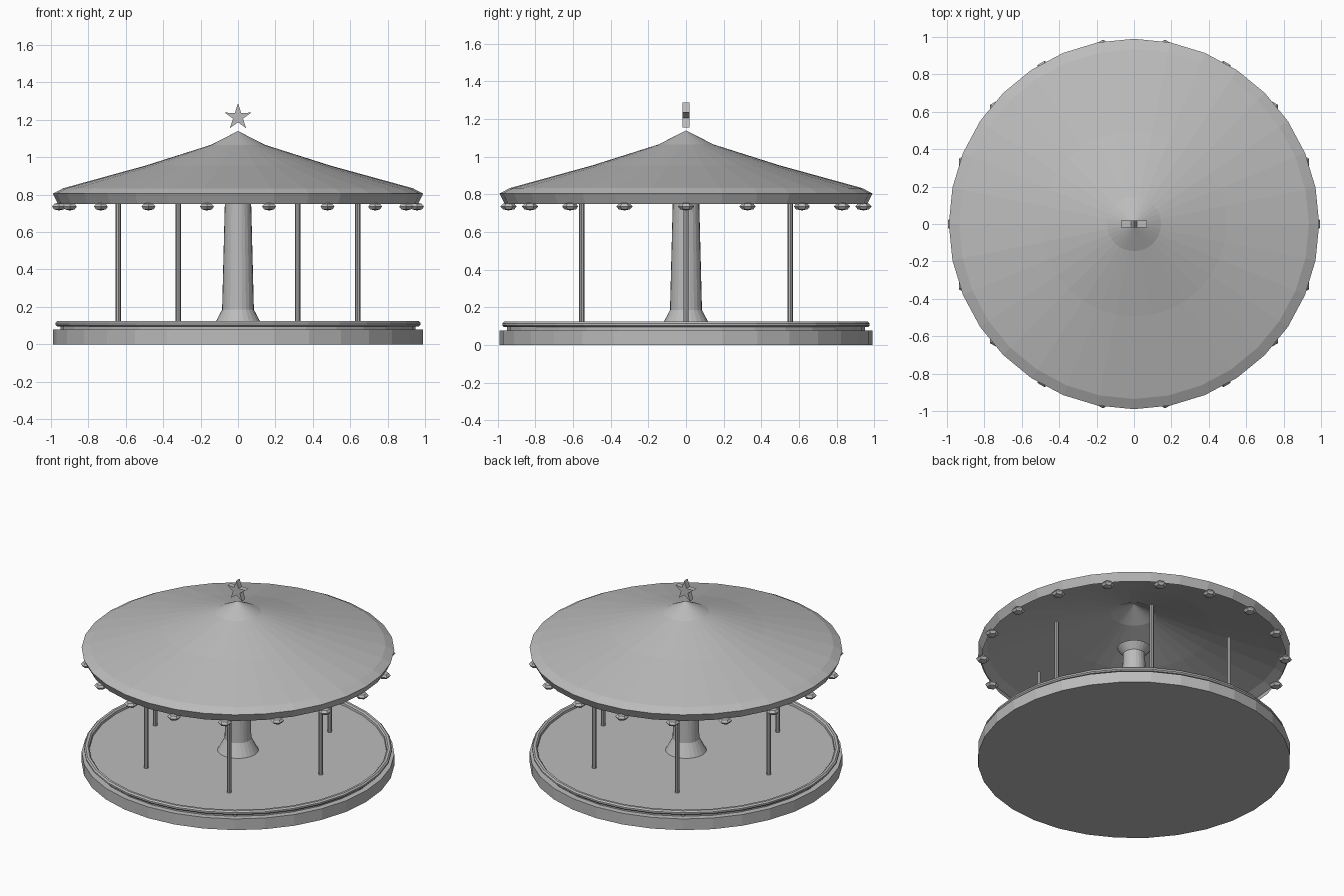
import bpy, bmesh, math
from mathutils import Matrix, Vector

old = bpy.data.objects.get("Cube")
if old:
    bpy.data.objects.remove(old, do_unlink=True)

grey = bpy.data.materials.new("plain_grey")
grey.use_nodes = True
GREY = (0.5, 0.5, 0.5, 1)
grey.diffuse_color = GREY
grey.node_tree.nodes["Principled BSDF"].inputs["Base Color"].default_value = GREY


def finish(bm, name, recalc=True):
    """Turn a bmesh into a named, coloured object."""
    if recalc:
        bmesh.ops.recalc_face_normals(bm, faces=bm.faces)
    mesh = bpy.data.meshes.new(name)
    bm.to_mesh(mesh)
    bm.free()
    mesh.materials.append(grey)
    obj = bpy.data.objects.new(name, mesh)
    bpy.context.collection.objects.link(obj)
    return obj


def lathe(name, profile, sides):
    """Spin a (radius, height) profile, listed from bottom to top, about z."""
    bm = bmesh.new()
    rings = []
    for r, z in profile:
        if r == 0:
            rings.append([bm.verts.new((0, 0, z))] * sides)
        else:
            rings.append([bm.verts.new((r * math.cos(a), r * math.sin(a), z))
                          for a in (math.tau * i / sides for i in range(sides))])
    for low, high in zip(rings, rings[1:]):
        for i in range(sides):
            j = (i + 1) % sides
            corners = [low[i], low[j], high[j], high[i]]
            bm.faces.new(list(dict.fromkeys(corners)))
    return finish(bm, name, recalc=False)


def around(count, radius, z):
    for i in range(count):
        a = math.tau * i / count
        yield i, Vector((radius * math.cos(a), radius * math.sin(a), z))


# Round platform with a step
lathe("platform", [(0, 0), (0.99, 0), (0.99, 0.078), (0.95, 0.078),
                   (0.95, 0.1), (0, 0.1)], 32)

# Raised rim around the deck
lathe("deck_rim", [(0.95, 0.096), (0.967, 0.096), (0.976, 0.104), (0.976, 0.115),
                   (0.967, 0.124), (0.951, 0.124), (0.942, 0.115), (0.94, 0.1)], 32)

# Centre column, flared at both ends
lathe("centre_column", [(0.13, 0.1), (0.085, 0.185), (0.07, 0.77),
                        (0.107, 0.815), (0, 0.815)], 24)

# Canopy shell, open underneath
lathe("canopy", [(0.963, 0.75), (0.99, 0.805), (0.935, 0.834),
                 (0.495, 0.955), (0.145, 1.066), (0, 1.14)], 32)

# Ring of slim poles
POLE_LOW, POLE_HIGH = 0.1, 0.766
for i, spot in around(6, 0.64, (POLE_LOW + POLE_HIGH) / 2):
    bm = bmesh.new()
    bmesh.ops.create_cone(bm, cap_ends=True, segments=8, radius1=0.014, radius2=0.014,
                          depth=POLE_HIGH - POLE_LOW, matrix=Matrix.Translation(spot))
    finish(bm, f"pole_{i + 1}")

# Flattened lamps under the canopy edge
for i, spot in around(18, 0.957, 0.736):
    bm = bmesh.new()
    bmesh.ops.create_uvsphere(bm, u_segments=6, v_segments=4, radius=1,
                              matrix=Matrix.Translation(spot)
                              @ Matrix.Diagonal((0.043, 0.043, 0.021, 1)))
    finish(bm, f"lamp_{i + 1}")

# Five-pointed star above the peak
bm = bmesh.new()
outline = []
for i in range(10):
    r = 0.028 if i % 2 else 0.074
    a = math.pi / 2 + i * math.pi / 5
    outline.append(bm.verts.new((r * math.cos(a), -0.018, 1.215 + r * math.sin(a))))
front = bm.faces.new(outline)
back = bmesh.ops.extrude_face_region(bm, geom=[front], use_keep_orig=True)["geom"]
bmesh.ops.translate(bm, vec=(0, 0.036, 0),
                    verts=[v for v in back if isinstance(v, bmesh.types.BMVert)])
finish(bm, "star")
